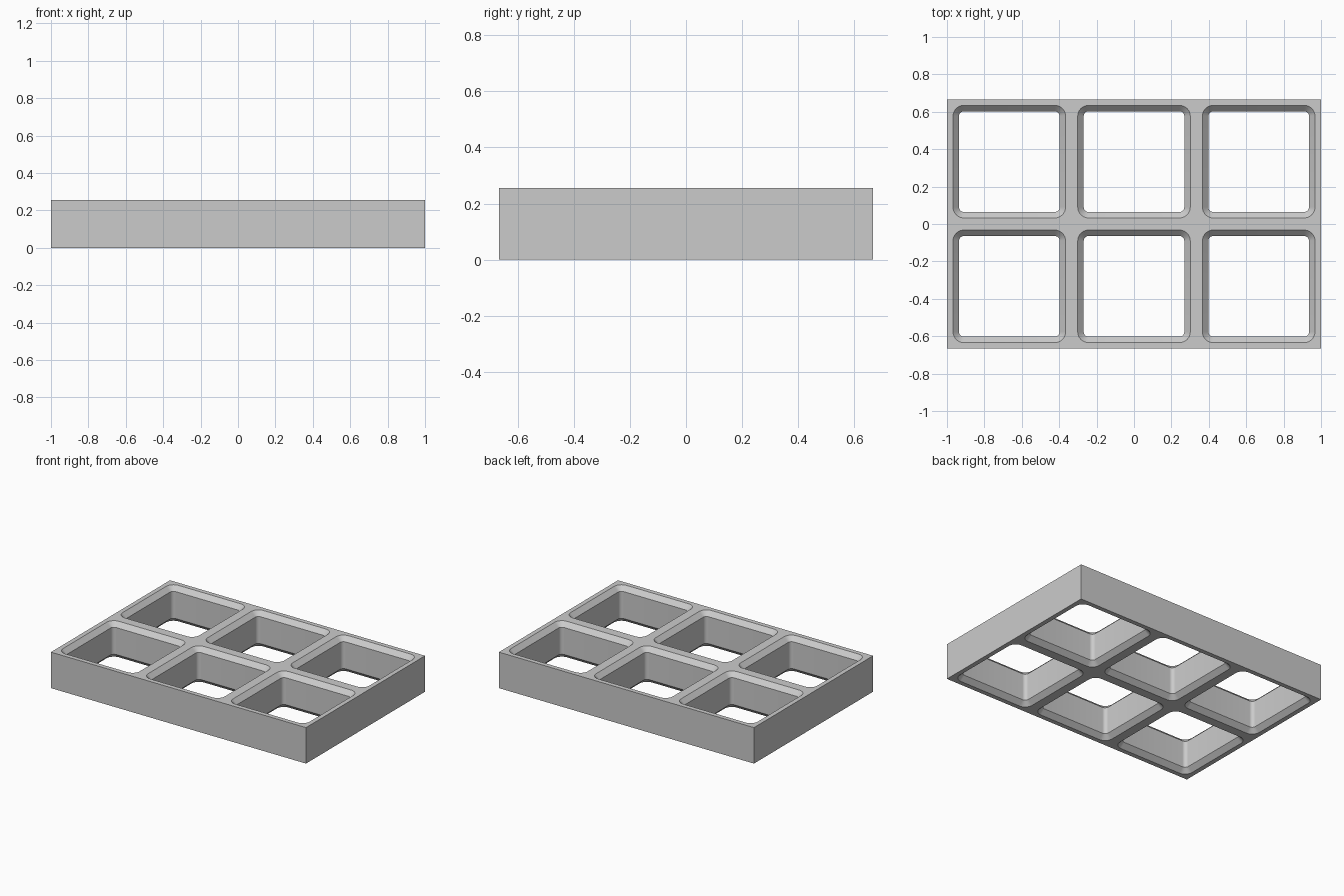
import bpy, bmesh, math

if "Cube" in bpy.data.objects:
    bpy.data.objects.remove(bpy.data.objects["Cube"], do_unlink=True)

PITCH = 2 / 3          # cell spacing
HEIGHT = 0.255
INNER = 0.269          # half width of the straight part of a cell
RADIUS = 0.026
BEVEL = 0.032          # lead-in slope at both mouths of a cell
OVER = 0.01            # cutter overshoot

grey = bpy.data.materials.new("light grey")
grey.use_nodes = True
colour = (0.6, 0.6, 0.6, 1)
grey.diffuse_color = colour
grey.node_tree.nodes["Principled BSDF"].inputs["Base Color"].default_value = colour


def make_object(name, bm):
    bmesh.ops.recalc_face_normals(bm, faces=bm.faces)
    mesh = bpy.data.meshes.new(name)
    bm.to_mesh(mesh)
    bm.free()
    mesh.materials.append(grey)
    obj = bpy.data.objects.new(name, mesh)
    bpy.context.collection.objects.link(obj)
    return obj


def rounded_ring(bm, cx, cy, z, grow, steps=8):
    """Rounded square outline, offset outwards by grow."""
    radius, core = RADIUS + grow, INNER - RADIUS
    ring = []
    for quarter in range(4):
        mid = math.radians(45 + 90 * quarter)
        ox = math.copysign(core, math.cos(mid))
        oy = math.copysign(core, math.sin(mid))
        for i in range(steps + 1):
            a = math.radians(90) * (quarter + i / steps)
            ring.append(bm.verts.new((cx + ox + radius * math.cos(a),
                                      cy + oy + radius * math.sin(a), z)))
    return ring


def add_cell(bm, cx, cy):
    """Closed loft: flared mouth, straight shaft, flared mouth."""
    levels = [(-OVER, BEVEL + OVER), (BEVEL, 0),
              (HEIGHT - BEVEL, 0), (HEIGHT + OVER, BEVEL + OVER)]
    rings = [rounded_ring(bm, cx, cy, z, grow) for z, grow in levels]
    for low, high in zip(rings, rings[1:]):
        for i in range(len(low)):
            j = (i + 1) % len(low)
            bm.faces.new((low[i], low[j], high[j], high[i]))
    bm.faces.new(rings[0][::-1])
    bm.faces.new(rings[-1])


# Solid block
bm = bmesh.new()
bmesh.ops.create_cube(bm, size=1)
bmesh.ops.scale(bm, vec=(3 * PITCH, 2 * PITCH, HEIGHT), verts=bm.verts)
bmesh.ops.translate(bm, vec=(0, 0, HEIGHT / 2), verts=bm.verts)
frame = make_object("grid_frame", bm)

# Six through cells
bm = bmesh.new()
for column in (-1, 0, 1):
    for row in (-0.5, 0.5):
        add_cell(bm, column * PITCH, row * PITCH)
cutter = make_object("cell_cutter", bm)
cutter.hide_render = True

# Cut the cells and smooth their rounded corners
cut = frame.modifiers.new("cells", 'BOOLEAN')
cut.operation = 'DIFFERENCE'
cut.solver = 'EXACT'
cut.object = cutter
bpy.ops.object.select_all(action='DESELECT')
frame.select_set(True)
bpy.context.view_layer.objects.active = frame
bpy.ops.object.modifier_apply(modifier=cut.name)
bpy.data.objects.remove(cutter, do_unlink=True)
bpy.ops.object.shade_smooth_by_angle(angle=math.radians(30))
